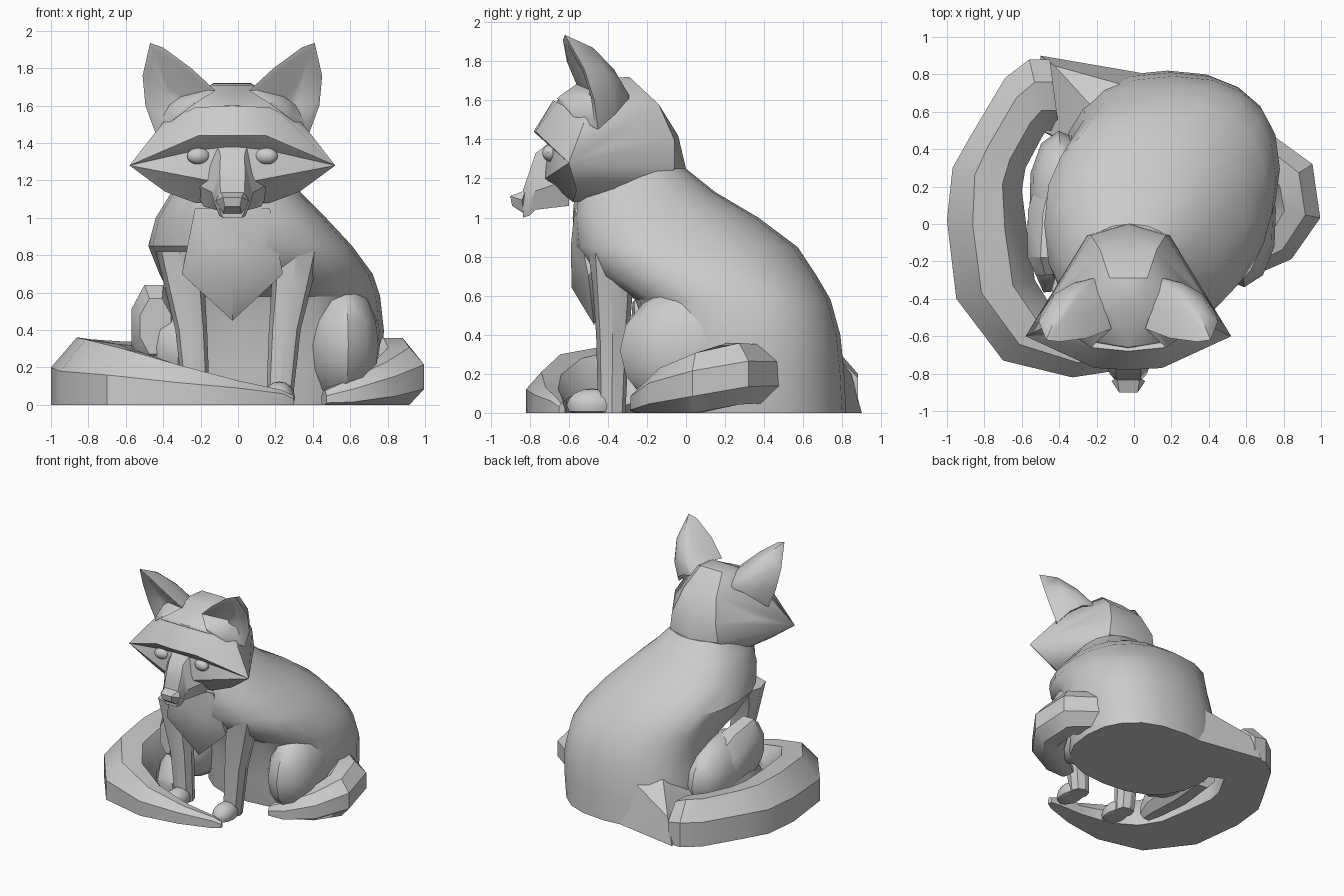
import bpy, bmesh, math
from mathutils import Vector

cube = bpy.data.objects.get("Cube")
if cube:
    bpy.data.objects.remove(cube)

GREY = (0.6, 0.6, 0.6, 1)
fur = bpy.data.materials.new("plain_grey")
fur.use_nodes = True
fur.diffuse_color = GREY
fur.node_tree.nodes["Principled BSDF"].inputs["Base Color"].default_value = GREY
HEAD_X = -0.03


def finish(name, bm, angle=35):
    for v in bm.verts:
        v.co.z = max(v.co.z, 0)
    bmesh.ops.remove_doubles(bm, verts=bm.verts, dist=0.0005)
    bmesh.ops.recalc_face_normals(bm, faces=bm.faces)
    mesh = bpy.data.meshes.new(name)
    bm.to_mesh(mesh)
    bm.free()
    mesh.materials.append(fur)
    obj = bpy.data.objects.new(name, mesh)
    bpy.context.collection.objects.link(obj)
    bpy.ops.object.select_all(action="DESELECT")
    obj.select_set(True)
    bpy.context.view_layer.objects.active = obj
    bpy.ops.object.shade_smooth_by_angle(angle=math.radians(angle))
    return obj


def loft(name, rings, angle=35):
    """Skin a list of equal-length rings and cap both ends."""
    bm = bmesh.new()
    loops = [[bm.verts.new(p) for p in ring] for ring in rings]
    n = len(loops[0])
    for a, b in zip(loops, loops[1:]):
        for i in range(n):
            j = (i + 1) % n
            bm.faces.new((a[i], a[j], b[j], b[i]))
    bm.faces.new(loops[0])
    bm.faces.new(loops[-1])
    return finish(name, bm, angle)


def hull(name, half, angle=35):
    """Convex shape from one half of its points, mirrored about the head axis."""
    bm = bmesh.new()
    for x, y, z in half:
        for s in (-1, 1):
            bm.verts.new((HEAD_X + s * x, y, z))
    out = bmesh.ops.convex_hull(bm, input=bm.verts)
    bmesh.ops.delete(bm, geom=[v for v in out["geom_interior"] if isinstance(v, bmesh.types.BMVert)], context="VERTS")
    return finish(name, bm, angle)


def oval(x0, x1, y0, y1, z, n=20, power=0.85, tilt=0.0):
    pts = []
    for i in range(n):
        a = math.tau * i / n
        c, s = math.cos(a), math.sin(a)
        px = math.copysign(abs(c) ** power, c)
        py = math.copysign(abs(s) ** power, s)
        pts.append(((x0 + x1) / 2 + px * (x1 - x0) / 2,
                    (y0 + y1) / 2 + py * (y1 - y0) / 2, z + tilt * py))
    return pts


def ball(name, centre, size, turn=0.0, segs=12):
    bm = bmesh.new()
    bmesh.ops.create_uvsphere(bm, u_segments=segs, v_segments=8, radius=1)
    for v in bm.verts:
        x, y, z = v.co.x * size[0], v.co.y * size[1], v.co.z * size[2]
        c, s = math.cos(turn), math.sin(turn)
        v.co = Vector(centre) + Vector((x * c - y * s, x * s + y * c, z))
    return finish(name, bm, 40)


# Torso, leaning back onto the hips
loft("torso", [oval(*r) for r in (
    (-0.38, 0.74, -0.15, 0.82, 0.0),
    (-0.38, 0.77, -0.18, 0.81, 0.2),
    (-0.36, 0.78, -0.20, 0.79, 0.4),
    (-0.36, 0.76, -0.26, 0.74, 0.58),
    (-0.42, 0.72, -0.45, 0.67, 0.70),
    (-0.48, 0.61, -0.57, 0.57, 0.85),
    (-0.44, 0.47, -0.58, 0.37, 1.0),
    (-0.36, 0.34, -0.57, 0.15, 1.13),
    (-0.28, 0.24, -0.52, 0.0, 1.25))])

# Chest ruff with a pointed lower edge
hull("chest_ruff", [(0.2, -0.57, 1.05), (0.27, -0.5, 0.7), (0.12, -0.59, 0.85),
                    (0, -0.585, 0.64), (0, -0.47, 0.45), (0.2, -0.4, 0.68), (0.2, -0.3, 1.0)])

# Front legs and paws
for side, s in (("left", 1), ("right", -1)):
    rings = [oval(HEAD_X + 0.03 + s * x - w, HEAD_X + 0.03 + s * x + w, y0, y1, z, 8, 0.8) for x, w, y0, y1, z in (
        (0.31, 0.13, -0.5, -0.2, 0.82), (0.29, 0.11, -0.48, -0.27, 0.66),
        (0.25, 0.085, -0.46, -0.29, 0.4), (0.22, 0.07, -0.45, -0.31, 0.0))]
    loft(side + "_front_leg", rings)
    ball(side + "_front_paw", (s * 0.22, -0.48, 0.04), (0.085, 0.13, 0.085))

# Hind legs: folded thighs, one foot stretched out to the side
def tube(name, path, n=8):
    rings = []
    for k, (x, y, z, w, h) in enumerate(path):
        a, b = path[max(k - 1, 0)], path[min(k + 1, len(path) - 1)]
        side = Vector((b[1] - a[1], a[0] - b[0], 0)).normalized()
        ring = []
        for i in range(n):
            t = math.tau * (i + 0.5) / n
            ring.append(Vector((x, y, z)) + side * w * math.cos(t) + Vector((0, 0, h * math.sin(t))))
        rings.append(ring)
    return loft(name, rings)


ball("left_thigh", (0.55, 0.06, 0.32), (0.21, 0.4, 0.34), 0.1)
ball("right_thigh", (-0.36, 0.08, 0.3), (0.2, 0.42, 0.28), 0.1)
tube("right_knee", [(-0.44, -0.27, 0.42, 0.09, 0.16), (-0.45, -0.18, 0.42, 0.13, 0.24),
                    (-0.43, 0.05, 0.37, 0.15, 0.24), (-0.38, 0.3, 0.22, 0.13, 0.2)])
tube("right_shin", [(-0.42, -0.36, 0.05, 0.07, 0.06), (-0.43, -0.25, 0.12, 0.11, 0.16),
                    (-0.45, 0.0, 0.16, 0.13, 0.2), (-0.42, 0.3, 0.14, 0.12, 0.18)])
tube("left_foot", [(0.64, 0.4, 0.2, 0.13, 0.16), (0.83, 0.24, 0.2, 0.16, 0.17),
                   (0.86, 0.06, 0.15, 0.15, 0.17), (0.76, -0.1, 0.1, 0.13, 0.14),
                   (0.58, -0.2, 0.05, 0.1, 0.09), (0.46, -0.23, 0.03, 0.06, 0.05)])

# Tail base and tail, a tapering wedge curled round to the front
hull_pts = [(-0.5, 0.9), (-0.5, 0.5), (-0.3, 0.4), (0.2, 0.78), (-0.15, 0.84)]
bm = bmesh.new()
for x, y in hull_pts:
    bm.verts.new((x, y, 0))
    bm.verts.new((x * 0.85, y * 0.94, 0.2))
for p in ((-0.2, 0.6, 0.42), (0.1, 0.7, 0.4), (-0.1, 0.4, 0.5)):
    bm.verts.new(p)
bmesh.ops.convex_hull(bm, input=bm.verts)
finish("tail_base", bm)

tail = []
for ox, oy, ix, iy, wall, crest in (
        (-0.45, 0.88, -0.4, 0.5, 0.18, 0.3), (-0.56, 0.88, -0.47, 0.5, 0.2, 0.34),
        (-0.69, 0.78, -0.5, 0.45, 0.2, 0.34), (-0.88, 0.46, -0.58, 0.3, 0.2, 0.35),
        (-0.97, 0.3, -0.6, 0.18, 0.2, 0.36), (-1.0, 0.02, -0.57, -0.05, 0.2, 0.36),
        (-0.95, -0.4, -0.53, -0.3, 0.18, 0.35), (-0.7, -0.73, -0.43, -0.46, 0.16, 0.3),
        (-0.33, -0.82, -0.25, -0.57, 0.12, 0.21), (0.0, -0.77, 0.0, -0.61, 0.09, 0.13),
        (0.24, -0.69, 0.22, -0.61, 0.06, 0.08), (0.3, -0.65, 0.29, -0.62, 0.03, 0.05)):
    o, i = Vector((ox, oy, 0)), Vector((ix, iy, 0))
    up = Vector((0, 0, 1))
    tail.append([o, o + up * wall, o.lerp(i, 0.32) + up * crest,
                 o.lerp(i, 0.72) + up * crest * 0.93, i + up * wall * 0.8, i])
loft("tail", tail)

# Head: skull with pointed cheeks, overhanging brow, muzzle
hull("skull", [(0, -0.66, 1.6), (0.2, -0.62, 1.6), (0.3, -0.48, 1.6), (0.1, -0.45, 1.71), (0.1, -0.29, 1.72),
               (0.15, -0.14, 1.58), (0.2, -0.06, 1.4), (0.22, -0.06, 1.25), (0, 0.0, 1.25), (0, -0.04, 1.42),
               (0.37, -0.35, 1.38), (0.34, -0.3, 1.2), (0.43, -0.45, 1.28), (0.55, -0.6, 1.28), (0.2, -0.58, 1.08),
               (0.36, -0.56, 1.14), (0.25, -0.28, 1.1), (0, -0.71, 1.42), (0.13, -0.72, 1.2), (0.22, -0.68, 1.42)])
hull("brow", [(0.18, -0.77, 1.44), (0, -0.78, 1.44), (0.36, -0.67, 1.38), (0.55, -0.6, 1.28), (0.2, -0.66, 1.59),
              (0, -0.68, 1.6), (0.3, -0.56, 1.54), (0.18, -0.7, 1.38), (0, -0.7, 1.38), (0.36, -0.62, 1.33)])
muzzle = []
for y, top, low, wt, wb in ((-0.6, 1.46, 1.06, 0.12, 0.22), (-0.77, 1.33, 1.04, 0.08, 0.11),
                            (-0.80, 1.24, 1.01, 0.085, 0.1), (-0.835, 1.14, 1.0, 0.08, 0.07)):
    mid = (top + low * 2) / 3
    muzzle.append([(HEAD_X + x, y, z) for x, z in (
        (-wt * 0.8, top), (wt * 0.8, top), (wb, mid), (wb * 0.7, low), (-wb * 0.7, low), (-wb, mid))])
loft("muzzle", muzzle)
hull("nose", [(0.06, -0.82, 1.14), (0.09, -0.84, 1.09), (0.05, -0.9, 1.11), (0.04, -0.89, 1.06), (0.05, -0.83, 1.02)])

# Eyes
for side, s in (("left", 1), ("right", -1)):
    ball(side + "_eye", (HEAD_X + s * 0.18, -0.69, 1.33), (0.065, 0.045, 0.045), -s * 0.25)

# Cupped ears: cavity, rim, rounded back
RIM = [Vector(p) for p in ((0.44, -0.62, 1.935), (0.37, -0.63, 1.91), (0.22, -0.61, 1.8), (0.09, -0.56, 1.68),
                           (0.2, -0.66, 1.61), (0.32, -0.58, 1.52), (0.41, -0.45, 1.45),
                           (0.465, -0.47, 1.6), (0.48, -0.52, 1.76))]
PIT, BACK = Vector((0.32, -0.46, 1.64)), Vector((0.17, -0.28, 1.62))
for side, s in (("left", 1), ("right", -1)):
    middle = sum(RIM, Vector()) / len(RIM)
    ear = [[p.lerp(PIT, 0.8) for p in RIM], [p.lerp(middle, 0.17) for p in RIM], RIM,
           [p.lerp(BACK, 0.3) + Vector((0.02, 0.04, 0.03)) for p in RIM],
           [p.lerp(BACK, 0.65) + Vector((0.02, 0.03, 0.03)) for p in RIM],
           [p.lerp(BACK, 0.95) for p in RIM]]
    loft(side + "_ear", [[(HEAD_X + s * p.x, p.y, p.z) for p in ring] for ring in ear], 50)
